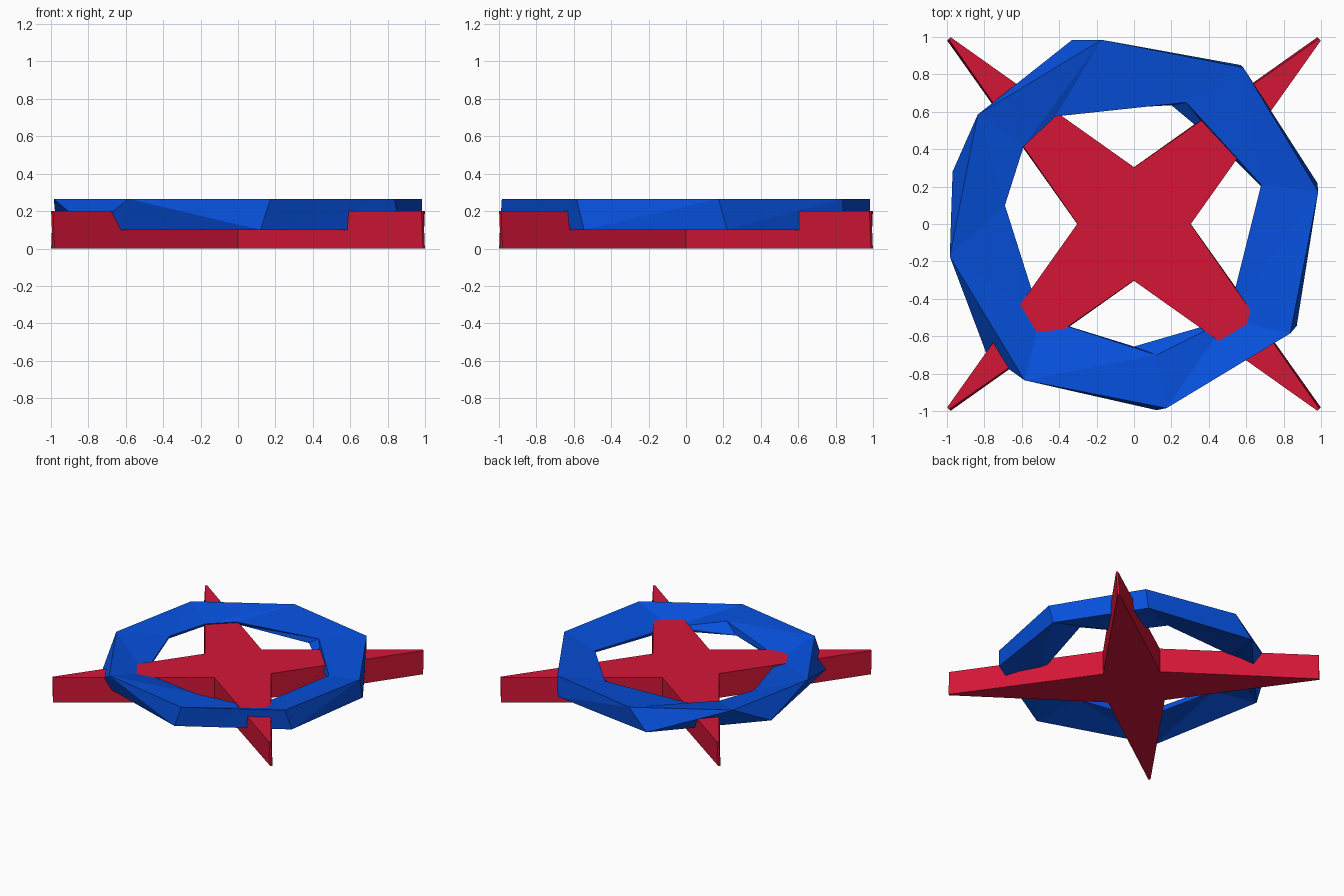
import bpy, bmesh, math

if "Cube" in bpy.data.objects:
    bpy.data.objects.remove(bpy.data.objects["Cube"])


def make_object(name, bm, color):
    bmesh.ops.recalc_face_normals(bm, faces=bm.faces[:])
    mesh = bpy.data.meshes.new(name)
    bm.to_mesh(mesh)
    bm.free()
    obj = bpy.data.objects.new(name, mesh)
    bpy.context.collection.objects.link(obj)
    mat = bpy.data.materials.new(name + "_color")
    mat.diffuse_color = color
    mat.use_nodes = True
    mat.node_tree.nodes["Principled BSDF"].inputs["Base Color"].default_value = mat.diffuse_color
    mesh.materials.append(mat)
    return obj


def angle(v):
    return math.atan2(v.co.y, v.co.x) % math.tau


def add_loop(bm, points, z):
    """Closed loop of vertices, sorted by angle; a point may carry its own height."""
    verts = [bm.verts.new((p[0], p[1], p[2] if len(p) > 2 else z)) for p in points]
    return sorted(verts, key=angle)


def zip_loops(bm, a, b):
    """Bridge two closed loops of different counts with triangles."""
    i = j = 0
    while i < len(a) or j < len(b):
        next_a = angle(a[(i + 1) % len(a)]) + math.tau * ((i + 1) // len(a))
        next_b = angle(b[(j + 1) % len(b)]) + math.tau * ((j + 1) // len(b))
        va, vb = a[i % len(a)], b[j % len(b)]
        if j >= len(b) or (i < len(a) and next_a <= next_b):
            i += 1
            bm.faces.new((va, a[i % len(a)], vb))
        else:
            j += 1
            bm.faces.new((va, b[j % len(b)], vb))


# Four-pointed star plate with narrow blunt tips and a very slight twist
def star_points(twist):
    pts = []
    for k in range(4):
        for r, deg in ((0.303, 0), (1.4, 44.7), (1.4, 45.3)):
            t = math.radians(deg + 90 * k) + twist
            pts.append((r * math.cos(t), r * math.sin(t)))
    return pts


bm = bmesh.new()
low = [bm.verts.new((x, y, 0)) for x, y in star_points(0.004)]
high = [bm.verts.new((x, y, 0.2)) for x, y in star_points(-0.004)]
bm.faces.new(low)
bm.faces.new(high)
for k in range(12):
    n = (k + 1) % 12
    bm.faces.new((low[k], low[n], high[n], high[k]))
make_object("star_plate", bm, (0.66, 0.008, 0.038, 1))

# Faceted ring: octagonal top rim, uneven seven-sided lower rim, and both
# surfaces tapering to a thin irregular inner edge around the hole
bm = bmesh.new()
octagon = []
for k in range(8):
    r, t = (1.0, 1.02)[k % 2], math.radians(10 + 45 * k)
    octagon.append((r * math.cos(t), r * math.sin(t)))
top_outer = add_loop(bm, octagon, 0.265)
top_inner = add_loop(bm, [(0.68, 0.21), (0.28, 0.65, 0.23), (-0.42, 0.575, 0.21),
                          (-0.59, 0.415, 0.21), (-0.69, 0.10), (-0.50, -0.50, 0.18),
                          (0.12, -0.70, 0.25), (0.50, -0.51, 0.17)], 0.205)
low_inner = add_loop(bm, [(0.69, 0.19), (0.47, 0.41, 0.13), (0.20, 0.635), (-0.43, 0.60),
                          (-0.61, 0.43), (-0.70, 0.10), (-0.51, -0.51, 0.14),
                          (0.0, -0.655), (0.51, -0.52, 0.14)], 0.18)
low_outer = add_loop(bm, [(0.98, 0.22), (0.57, 0.85), (-0.33, 0.985), (-0.97, 0.28),
                          (-0.79, -0.69), (0.12, -0.995), (0.87, -0.545)], 0.1)
loops = [top_outer, top_inner, low_inner, low_outer]
for k in range(4):
    zip_loops(bm, loops[k], loops[(k + 1) % 4])
make_object("faceted_ring", bm, (0.002, 0.08, 0.72, 1))
